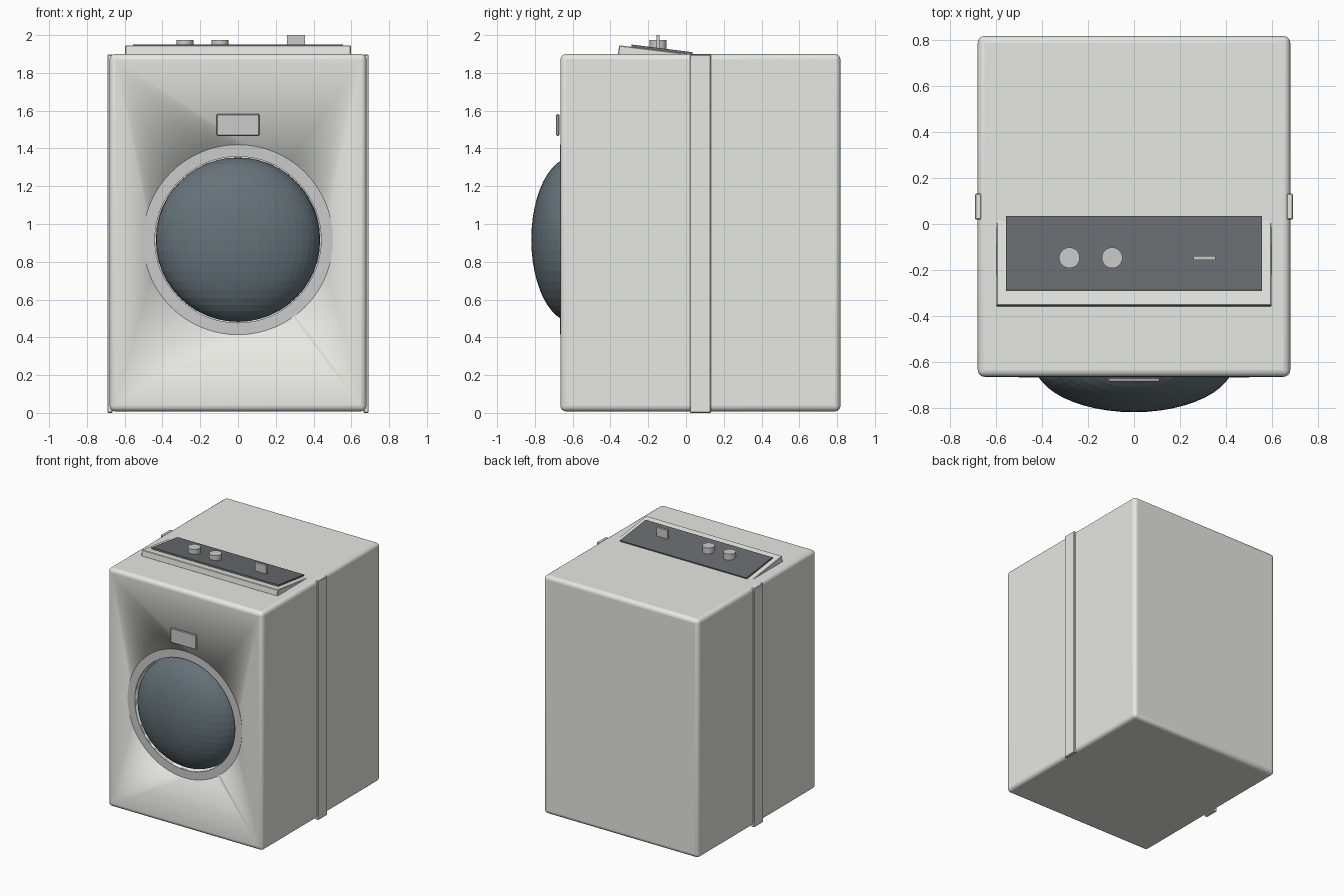
import bpy, bmesh, math
from mathutils import Vector

if "Cube" in bpy.data.objects:
    bpy.data.objects.remove(bpy.data.objects["Cube"])


def material(name, rgb):
    m = bpy.data.materials.new(name)
    m.diffuse_color = (*rgb, 1)
    m.use_nodes = True
    m.node_tree.nodes["Principled BSDF"].inputs["Base Color"].default_value = m.diffuse_color
    return m


ENAMEL = material("enamel", (0.80, 0.80, 0.76))
GLASS = material("dark_glass", (0.13, 0.17, 0.19))
PANEL = material("dark_panel", (0.14, 0.15, 0.16))
METAL = material("metal", (0.60, 0.59, 0.59))


def add_object(name, bm, mat, bevel=0, segments=1, smooth=False):
    bmesh.ops.recalc_face_normals(bm, faces=bm.faces)
    mesh = bpy.data.meshes.new(name)
    bm.to_mesh(mesh)
    bm.free()
    ob = bpy.data.objects.new(name, mesh)
    bpy.context.collection.objects.link(ob)
    if mat:
        mesh.materials.append(mat)
    if bevel:
        b = ob.modifiers.new("bevel", 'BEVEL')
        b.width, b.segments = bevel, segments
    if smooth:
        bpy.context.view_layer.objects.active = ob
        ob.select_set(True)
        bpy.ops.object.shade_smooth_by_angle(angle=math.radians(35))
        ob.select_set(False)
    return ob


def box(name, lo, hi, mat, **kw):
    lo, hi = Vector(lo), Vector(hi)
    bm = bmesh.new()
    bmesh.ops.create_cube(bm, size=1)
    bmesh.ops.scale(bm, vec=hi - lo, verts=bm.verts)
    bmesh.ops.translate(bm, vec=(lo + hi) / 2, verts=bm.verts)
    return add_object(name, bm, mat, **kw)


def lathe_y(name, profile, z, mat, closed=True, steps=64):
    """Spin a (radius, y) profile about the y axis at height z."""
    bm = bmesh.new()
    vs = [bm.verts.new((r, y, z)) for r, y in profile]
    edges = [bm.edges.new((vs[i], vs[(i + 1) % len(vs)]))
             for i in range(len(vs) if closed else len(vs) - 1)]
    bmesh.ops.spin(bm, geom=vs + edges, cent=(0, 0, z), axis=(0, 1, 0),
                   angle=math.tau, steps=steps)
    bmesh.ops.remove_doubles(bm, verts=bm.verts, dist=1e-5)
    return add_object(name, bm, mat, smooth=True)


FRONT, DOOR_Z = -0.665, 0.917

# Cabinet with a round door recess
body = box("cabinet", (-0.68, FRONT, 0.008), (0.68, 0.818, 1.9), ENAMEL,
           bevel=0.03, segments=4, smooth=True)
cutter = lathe_y("door_cutter", [(0, -0.8), (0.44, -0.8), (0.44, -0.58), (0, -0.58)],
                 DOOR_Z, None, closed=False)
cutter.hide_render = True
cutter.hide_set(True)
cut = body.modifiers.new("door_recess", 'BOOLEAN')
cut.object, cut.operation, cut.solver = cutter, 'DIFFERENCE', 'EXACT'

# Door ring and bulging glass
lathe_y("door_ring", [(0.44, FRONT - 0.002), (0.503, FRONT - 0.002),
                      (0.503, FRONT + 0.02), (0.44, FRONT + 0.02)], DOOR_Z, METAL)
bm = bmesh.new()
bmesh.ops.create_uvsphere(bm, u_segments=48, v_segments=24, radius=1)
bmesh.ops.scale(bm, vec=(0.435, 0.216, 0.435), verts=bm.verts)
bmesh.ops.translate(bm, vec=(0, -0.603, DOOR_Z), verts=bm.verts)
add_object("door_glass", bm, GLASS)

# Plate above the door
box("front_plate", (-0.113, -0.687, 1.467), (0.113, -0.671, 1.582), METAL, bevel=0.004)

# Trim strips on both sides
for s, side in ((-1, "left"), (1, "right")):
    a, b = sorted((s * 0.665, s * 0.692))
    box(side + "_trim_strip", (a, 0.02, 0), (b, 0.132, 1.897), ENAMEL, bevel=0.004)

# Tilted control console and its dark face
tilt = -math.atan(0.125)
console = box("control_console", (-0.598, 0, -0.05), (0.598, 0.4, 0), ENAMEL, bevel=0.004)
face = box("control_face", (-0.556, 0.065, -0.01), (0.556, 0.39, 0.012), PANEL)
for ob in (console, face):
    ob.location = (0, -0.354, 1.946)
    ob.rotation_euler.x = tilt

# Knobs and upright switch
for i, x in enumerate((-0.281, -0.095)):
    bm = bmesh.new()
    bmesh.ops.create_cone(bm, cap_ends=True, segments=32, radius1=0.045,
                          radius2=0.045, depth=0.065)
    bmesh.ops.translate(bm, vec=(x, -0.147, 1.9425), verts=bm.verts)
    add_object(f"knob_{i + 1}", bm, METAL, smooth=True)
box("switch", (0.26, -0.157, 1.9), (0.355, -0.14, 2.0), METAL)
